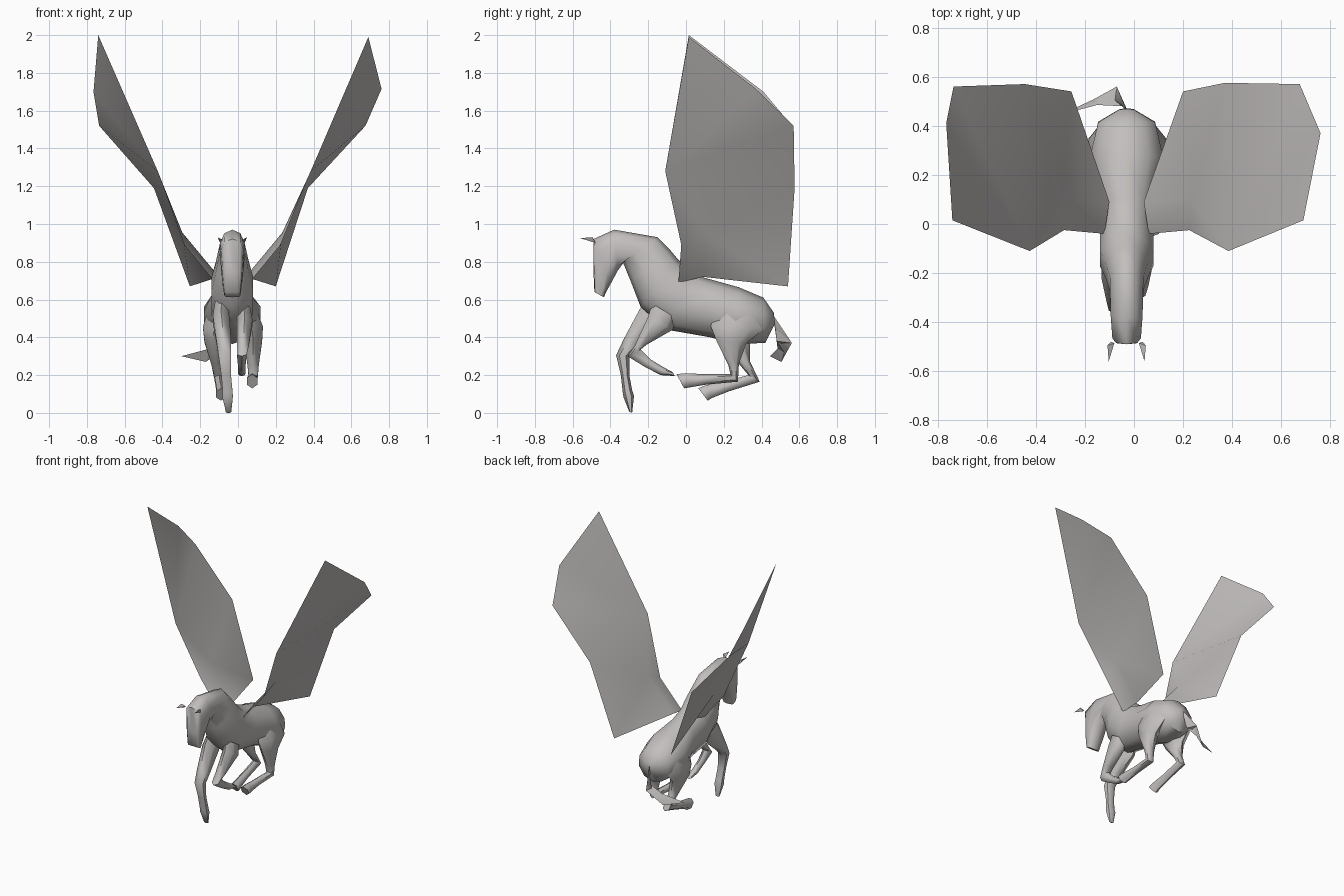
import bpy, math
from mathutils import Vector

CX = -0.03  # body centre line

coat = bpy.data.materials.new("warm_grey")
coat.diffuse_color = (0.54, 0.52, 0.51, 1)


def add(name, verts, faces, angle=60):
    me = bpy.data.meshes.new(name)
    me.from_pydata(verts, [], faces)
    me.materials.append(coat)
    ob = bpy.data.objects.new(name, me)
    bpy.context.collection.objects.link(ob)
    bpy.ops.object.select_all(action='DESELECT')
    ob.select_set(True)
    bpy.context.view_layer.objects.active = ob
    bpy.ops.object.mode_set(mode='EDIT')
    bpy.ops.mesh.select_all(action='SELECT')
    bpy.ops.mesh.normals_make_consistent(inside=False)
    bpy.ops.object.mode_set(mode='OBJECT')
    bpy.ops.object.shade_smooth_by_angle(angle=math.radians(angle))
    return ob


def loft(name, rings, sides=8, start_cap=False):
    """Each ring: centre x, two opposite (y, z) points, half width, boxiness."""
    verts, faces = [], []
    for x, a, b, w, *box in rings:
        a, b = Vector((x, *a)), Vector((x, *b))
        p = 1 - (box[0] if box else 0)
        for i in range(sides):
            t = 2 * math.pi * i / sides
            c, s = math.cos(t), math.sin(t)
            c = math.copysign(abs(c) ** p, c)
            s = math.copysign(abs(s) ** p, s) if abs(s) > 1e-6 else 0
            verts.append((a + b) / 2 + (a - b) / 2 * c + Vector((w * s, 0, 0)))
    for r in range(len(rings) - 1):
        for i in range(sides):
            j = (i + 1) % sides
            faces.append((r * sides + i, r * sides + j,
                          (r + 1) * sides + j, (r + 1) * sides + i))
    if start_cap:
        faces.append(tuple(range(sides)))
    faces.append(tuple(range((len(rings) - 1) * sides, len(rings) * sides)))
    return add(name, verts, faces)


# Rump, barrel, neck and head in one skin
loft("body", [
    (CX, (.465, .53), (.47, .47), .03),
    (CX, (.41, .61), (.42, .37), .122),
    (CX, (.28, .665), (.25, .365), .158),
    (CX, (.10, .715), (.13, .40), .115),
    (CX, (.02, .75), (-.10, .44), .115),
    (CX, (-.04, .81), (-.24, .56), .115),
    (CX, (-.09, .87), (-.29, .69), .09),
    (CX, (-.15, .93), (-.335, .80), .072),
    (CX, (-.38, .97), (-.36, .755), .068, .1),
    (CX, (-.49, .92), (-.395, .69), .06, .4),
    (CX, (-.49, .75), (-.42, .645), .052, .45),
    (CX, (-.485, .64), (-.435, .612), .043, .45),
], 10, True)

# Legs, starting inside the body
loft("front_leg_reaching", [
    (-.085, (-.21, .61), (-.08, .53), .042),
    (-.09, (-.25, .54), (-.12, .455), .05),
    (-.075, (-.33, .39), (-.24, .36), .045),
    (-.07, (-.37, .305), (-.30, .30), .038),
    (-.063, (-.345, .20), (-.30, .20), .03),
    (-.055, (-.335, .11), (-.285, .12), .03),
    (-.055, (-.33, .08), (-.275, .09), .032),
    (-.05, (-.30, .005), (-.285, .0), .016),
], 6)
loft("front_leg_folded", [
    (.03, (-.18, .58), (-.05, .50), .04),
    (.035, (-.20, .51), (-.07, .44), .048),
    (.027, (-.27, .36), (-.21, .36), .036),
    (.02, (-.31, .30), (-.24, .335), .03),
    (.02, (-.22, .245), (-.19, .285), .024),
    (.02, (-.135, .20), (-.125, .245), .022),
    (.02, (-.06, .195), (-.07, .215), .02),
], 6)
loft("hind_leg_forward", [
    (.055, (.17, .56), (.39, .55), .045),
    (.073, (.13, .46), (.42, .45), .068),
    (.08, (.16, .385), (.32, .37), .055),
    (.08, (.225, .25), (.28, .26), .035),
    (.08, (.235, .205), (.275, .165), .027),
    (.075, (.10, .205), (.11, .15), .025),
    (.075, (.0, .21), (.02, .135), .03),
    (.075, (-.05, .205), (-.01, .13), .032),
], 6)
loft("hind_leg_back", [
    (-.115, (.17, .56), (.39, .55), .045),
    (-.127, (.13, .46), (.42, .45), .068),
    (-.13, (.17, .385), (.34, .37), .055),
    (-.115, (.28, .26), (.34, .27), .033),
    (-.10, (.33, .20), (.39, .165), .028),
    (-.095, (.20, .165), (.23, .115), .025),
    (-.09, (.10, .145), (.14, .08), .028),
    (-.09, (.065, .13), (.115, .065), .03),
], 6)

# Tail sweeping to one side
add("tail", [
    (-.03, .46, .52), (-.03, .47, .47), (-.07, .56, .37), (-.05, .48, .38),
    (-.10, .52, .32), (-.17, .505, .27), (-.15, .485, .34), (-.30, .445, .30),
], [(0, 2, 3), (0, 3, 1), (0, 1, 2), (1, 3, 4), (1, 4, 2),
    (2, 6, 3), (3, 6, 4), (2, 4, 5), (2, 5, 6), (4, 6, 5),
    (5, 7, 6), (4, 7, 5), (4, 6, 7)])

# Ears
for side, label in ((-1, "left"), (1, "right")):
    def ex(d):
        return CX + side * d
    add("ear_" + label, [
        (ex(.05), -.485, .915), (ex(.078), -.495, .93), (ex(.065), -.48, .90),
        (ex(.073), -.56, .925)], [(0, 1, 2), (0, 1, 3), (1, 2, 3), (2, 0, 3)])

# Wings: thin sheets; leading edge 0-3, trailing edge 4-8, camber point 9
# with a fold from the leading elbow to the outer trailing corner
wing_faces = [(0, 1, 9, 4), (1, 2, 9), (9, 2, 6), (9, 6, 5), (4, 9, 5),
              (2, 7, 6), (2, 3, 8, 7)]
add("wing_left", [
    (-.12, -.04, .69), (-.285, -.025, .89), (-.425, -.11, 1.28),
    (-.74, .015, 2.0), (-.10, .09, .72), (-.255, .54, .67),
    (-.445, .57, 1.19), (-.735, .56, 1.52), (-.765, .41, 1.70),
    (-.295, .10, .955)], wing_faces)
add("wing_right", [
    (.06, -.04, .69), (.225, -.025, .89), (.385, -.11, 1.28),
    (.69, .015, 1.99), (.04, .09, .72), (.20, .54, .67),
    (.37, .575, 1.19), (.675, .57, 1.52), (.76, .37, 1.715),
    (.235, .10, .955)], wing_faces)
